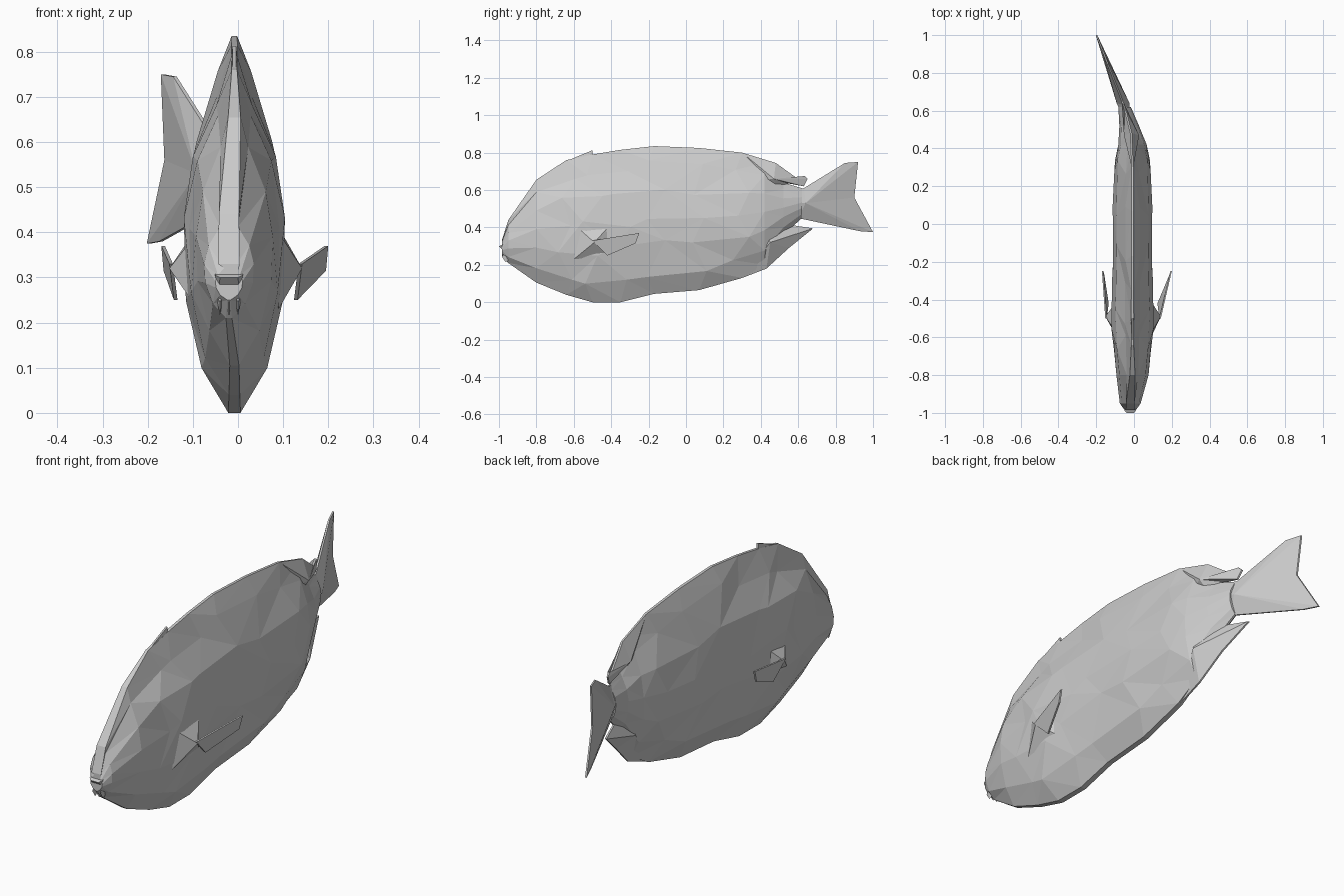
import bpy, bmesh, random
from mathutils import Vector

random.seed(4)
if "Cube" in bpy.data.objects:
    bpy.data.objects.remove(bpy.data.objects["Cube"])

grey = bpy.data.materials.new("plain_grey")
grey.use_nodes = True
grey.diffuse_color = (0.6, 0.6, 0.6, 1)
grey.node_tree.nodes["Principled BSDF"].inputs["Base Color"].default_value = (0.6, 0.6, 0.6, 1)


def spine(y):
    """Sideways position of the fish's midline, bending at the tail."""
    if y < 0.45:
        return -0.02 if y < -0.9 else -0.008
    if y < 0.62:
        return -0.008 - (y - 0.45) * 0.25
    return -0.05 - (y - 0.62) * 0.39


def finish(name, bm):
    bmesh.ops.recalc_face_normals(bm, faces=bm.faces)
    mesh = bpy.data.meshes.new(name)
    bm.to_mesh(mesh)
    bm.free()
    mesh.materials.append(grey)
    obj = bpy.data.objects.new(name, mesh)
    bpy.context.collection.objects.link(obj)
    return obj


# Body: faceted rings of y, belly height, back height, half width
stations = [
    (-0.985, 0.25, 0.33, 0.03), (-0.95, 0.21, 0.44, 0.055),
    (-0.8, 0.105, 0.655, 0.085), (-0.64, 0.04, 0.76, 0.1),
    (-0.5, 0.0, 0.79, 0.112), (-0.35, 0.0, 0.815, 0.108),
    (-0.17, 0.045, 0.835, 0.102), (0.07, 0.065, 0.825, 0.105),
    (0.3, 0.13, 0.8, 0.096), (0.42, 0.2, 0.745, 0.075),
    (0.52, 0.36, 0.64, 0.052), (0.62, 0.45, 0.61, 0.033),
]
section = [(0, 0.12), (0.14, 0.65), (0.34, 0.96), (0.52, 1), (0.7, 0.82), (0.88, 0.36), (1, 0.06)]

bm = bmesh.new()
rings = []
for i, (y, low, high, w) in enumerate(stations):
    left, right = [], []
    loose = 2 < i < len(stations) - 3
    for k, (t, s) in enumerate(section):
        half = s * w
        if k == len(section) - 1:
            half = max(half, 0.025 * (-0.55 - y) / 0.45)
        shift = z_shift = 0
        if loose and 0 < k < len(section) - 1:
            shift = 0.04 * (-1) ** (i + k) + random.uniform(-0.02, 0.02)
            z_shift = random.uniform(-0.025, 0.025)
        z = low + t * (high - low) + z_shift
        for side, row in ((1, left), (-1, right)):
            row.append(bm.verts.new((spine(y) + side * half, y + shift, z)))
    rings.append(left + right[::-1])
for a, b in zip(rings, rings[1:]):
    n = len(a)
    for k in range(n):
        bm.faces.new((a[k], a[(k + 1) % n], b[(k + 1) % n], b[k]))
bm.faces.new(rings[0])
bm.faces.new(rings[-1])
bmesh.ops.triangulate(bm, faces=bm.faces[:], quad_method='SHORT_EDGE')
finish("body", bm)


def fin(name, outline, ridge, thick, edge=0.004):
    """Thin bladed fin: an outline in y, z swelling to a ridge point on both sides."""
    bm = bmesh.new()
    loops = []
    for side in (1, -1):
        top = bm.verts.new((spine(ridge[0]) + side * thick, *ridge))
        loop = [bm.verts.new((spine(y) + side * edge, y, z)) for y, z in outline]
        for k in range(len(loop)):
            bm.faces.new((top, loop[k - 1], loop[k]))
        loops.append(loop)
    a, b = loops
    for k in range(len(a)):
        bm.faces.new((a[k - 1], a[k], b[k], b[k - 1]))
    return finish(name, bm)


# Tail, rear lobes of the back and belly fins, and the small spine on the back
fin("tail_fin", [(0.5, 0.53), (0.55, 0.6), (0.63, 0.61), (0.85, 0.745), (0.92, 0.75),
                 (0.9, 0.56), (1.0, 0.375), (0.93, 0.38), (0.6, 0.45)], (0.64, 0.53), 0.034)
fin("dorsal_fin", [(0.3, 0.8), (0.48, 0.745), (0.57, 0.68), (0.6, 0.66), (0.635, 0.675),
                   (0.65, 0.66), (0.63, 0.62), (0.55, 0.635), (0.48, 0.61), (0.38, 0.65)],
    (0.47, 0.66), 0.04)
fin("anal_fin", [(0.3, 0.13), (0.43, 0.18), (0.55, 0.29), (0.68, 0.395), (0.55, 0.415),
                 (0.42, 0.4), (0.34, 0.25)], (0.45, 0.32), 0.055)
fin("dorsal_spine", [(-0.64, 0.755), (-0.5, 0.813), (-0.5, 0.76)], (-0.52, 0.775), 0.008)


# Paired fins: a raised shoulder with a blade swept backward from it
def pectoral(name, side, peak, tip):
    bm = bmesh.new()
    def vert(x, y, z):
        return bm.verts.new((side * x, y, z))
    apex = vert(peak, -0.49, 0.32)
    base = [vert(0.09, -0.58, 0.4), vert(0.085, -0.4, 0.42), vert(0.085, -0.4, 0.25), vert(0.09, -0.6, 0.23)]
    for k in range(4):
        bm.faces.new((apex, base[k - 1], base[k]))
    bm.faces.new(base)
    blade = [(peak, -0.5, 0.33), (tip - 0.005, -0.25, 0.37), (tip - 0.01, -0.27, 0.315),
             (peak - 0.01, -0.42, 0.25)]
    outer = [vert(*p) for p in blade]
    inner = [vert(p[0] - 0.008, p[1], p[2]) for p in blade]
    bm.faces.new(outer)
    bm.faces.new(inner)
    for k in range(4):
        bm.faces.new((outer[k - 1], outer[k], inner[k], inner[k - 1]))
    finish(name, bm)


pectoral("left_pectoral_fin", 1, 0.142, 0.205)
pectoral("right_pectoral_fin", -1, 0.152, 0.175)


# Mouth: an overhanging upper lip and a row of pointed lower teeth
def hull(name, points):
    bm = bmesh.new()
    for p in points:
        bm.verts.new(p)
    bmesh.ops.convex_hull(bm, input=bm.verts[:])
    return finish(name, bm)


mid = spine(-1)
hull("upper_lip", [(mid + s * x, y, z) for s in (1, -1) for x, y, z in
                   ((0.03, -0.99, 0.305), (0.02, -1.0, 0.3), (0.022, -0.975, 0.275),
                    (0.03, -0.93, 0.27), (0.035, -0.93, 0.32))])
for i in (-1, 0, 1):
    x = mid + i * 0.02
    hull("lower_tooth", [(x - 0.01, -0.955, 0.27), (x + 0.01, -0.955, 0.27), (x, -0.985, 0.245),
                         (x, -0.965, 0.215), (x, -0.92, 0.24)])
